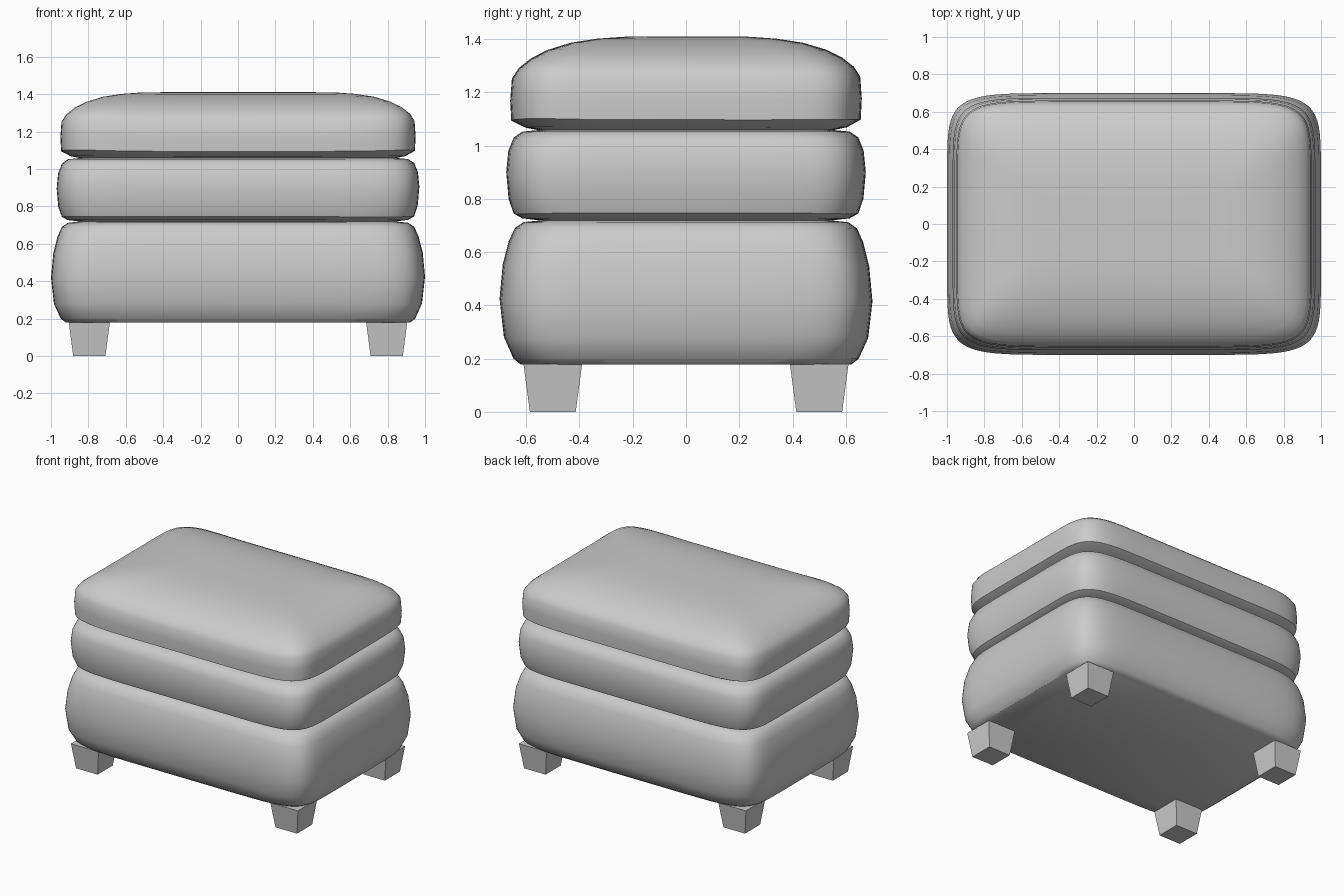
import bpy, bmesh, math
from math import cos, sin, pi, radians

cube = bpy.data.objects.get("Cube")
if cube:
    bpy.data.objects.remove(cube, do_unlink=True)

# One plain grey for upholstery and feet
grey = bpy.data.materials.new("plain_grey")
grey.use_nodes = True
colour = (0.6, 0.6, 0.6, 1)
grey.diffuse_color = colour
grey.node_tree.nodes["Principled BSDF"].inputs["Base Color"].default_value = colour


def add_object(name, bm):
    bmesh.ops.recalc_face_normals(bm, faces=bm.faces)
    mesh = bpy.data.meshes.new(name)
    bm.to_mesh(mesh)
    bm.free()
    mesh.materials.append(grey)
    obj = bpy.data.objects.new(name, mesh)
    bpy.context.collection.objects.link(obj)
    return obj


def cushion(name, half_x, half_y, profile, lift=0.0, ripple=0.006, phase=0.0, segments=72):
    """Loft bowed rectangular rings through (height, inset) pairs."""
    bm = bmesh.new()
    rings = []
    top = profile[-1][0]
    bottom = profile[0][0]
    for z, inset in profile:
        ring = []
        middle = sin(pi * (z - bottom) / (top - bottom))
        for i in range(segments):
            a = 2 * pi * (i + 0.5) / segments
            u = math.copysign(abs(cos(a)) ** 0.25, cos(a))
            v = math.copysign(abs(sin(a)) ** 0.25, sin(a))
            corner = abs(u * v) ** 3
            wave = ripple * middle * sin(3 * a + phase)
            ring.append(bm.verts.new((u * (half_x - inset), v * (half_y - inset),
                                      z + wave + lift * corner * middle)))
        rings.append(ring)
    for low, high in zip(rings, rings[1:]):
        for i in range(segments):
            j = (i + 1) % segments
            bm.faces.new((low[i], low[j], high[j], high[i]))
    bm.faces.new(rings[0])
    bm.faces.new(rings[-1])
    obj = add_object(name, bm)
    bpy.ops.object.select_all(action="DESELECT")
    obj.select_set(True)
    bpy.context.view_layer.objects.active = obj
    bpy.ops.object.shade_smooth_by_angle(angle=radians(38))
    return obj


# Deep upholstered base
cushion("base_cushion", 1.0, 0.7, [
    (0.178, 0.08), (0.20, 0.052), (0.28, 0.016), (0.42, 0), (0.55, 0.012),
    (0.64, 0.035), (0.69, 0.058), (0.712, 0.09), (0.722, 0.18)], phase=0.5)

# Middle pad
cushion("middle_cushion", 0.97, 0.675, [
    (0.715, 0.16), (0.727, 0.06), (0.745, 0.028), (0.80, 0.009), (0.90, 0),
    (0.98, 0.008), (1.03, 0.028), (1.052, 0.06), (1.062, 0.16)], phase=1.7)

# Domed seat with a tucked underside
cushion("seat_cushion", 0.95, 0.66, [
    (1.055, 0.12), (1.068, 0.055), (1.095, 0.004), (1.17, 0), (1.25, 0.006),
    (1.285, 0.028), (1.32, 0.07), (1.353, 0.13), (1.383, 0.22), (1.4, 0.32),
    (1.408, 0.42), (1.41, 0.54)], lift=0.025, phase=2.6)

# Tapered square feet
for side, sx in (("left", 1), ("right", -1)):
    for end, sy in (("front", -1), ("back", 1)):
        bm = bmesh.new()
        bmesh.ops.create_cube(bm, size=1)
        for v in bm.verts:
            half = 0.11 if v.co.z > 0 else 0.086
            v.co = (sx * 0.795 + math.copysign(half, v.co.x),
                    sy * 0.5 + math.copysign(half, v.co.y),
                    0.18 if v.co.z > 0 else 0)
        add_object(f"{end}_{side}_foot", bm)
